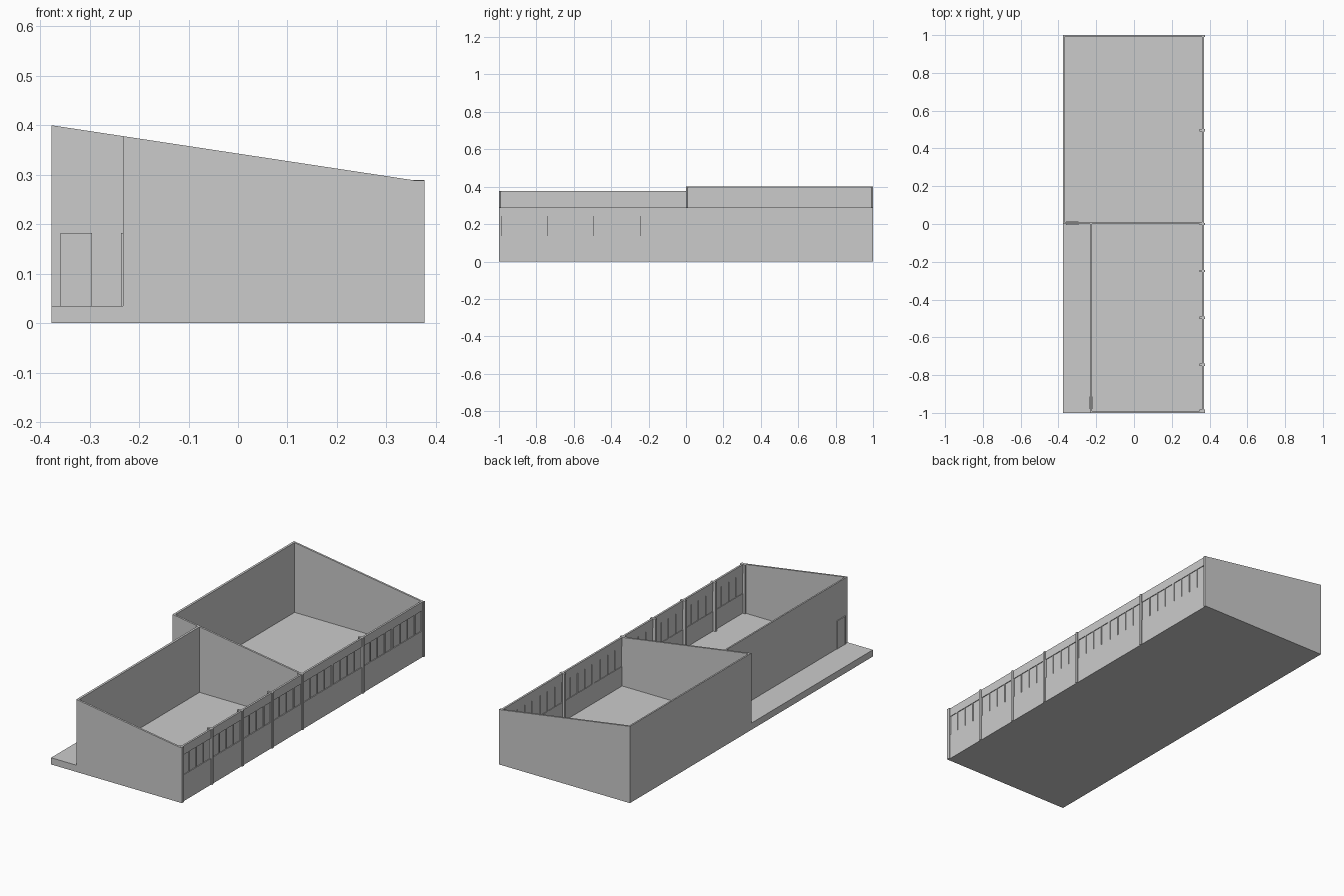
import bpy, bmesh

if "Cube" in bpy.data.objects:
    bpy.data.objects.remove(bpy.data.objects["Cube"])

HX, T, FLOOR = 0.377, 0.01, 0.035
WALL_OUT, WALL_IN = 0.371, 0.361
FRONT_X = -0.232            # left wall of the front room
SILL, HEAD, EAVE = 0.137, 0.242, 0.288


def roof_z(x):
    # height of the sloping wall tops, flat over the window wall
    t = min(1, (x + HX) / (WALL_IN + HX))
    return 0.40 + (EAVE - 0.40) * t


def extrude_profile(name, profile, y0, y1):
    # closed x-z outline extruded along y
    bm = bmesh.new()
    a = [bm.verts.new((x, y0, z)) for x, z in profile]
    b = [bm.verts.new((x, y1, z)) for x, z in profile]
    bm.faces.new(a)
    bm.faces.new(b[::-1])
    n = len(profile)
    for i in range(n):
        j = (i + 1) % n
        bm.faces.new((a[i], b[i], b[j], a[j]))
    bmesh.ops.recalc_face_normals(bm, faces=bm.faces[:])
    me = bpy.data.meshes.new(name)
    bm.to_mesh(me)
    bm.free()
    ob = bpy.data.objects.new(name, me)
    bpy.context.collection.objects.link(ob)
    return ob


def box(name, x0, x1, y0, y1, z0, z1):
    return extrude_profile(name, [(x0, z0), (x1, z0), (x1, z1), (x0, z1)], y0, y1)


def cross_wall(name, x0, x1, y0, y1):
    return extrude_profile(name, [(x0, 0), (x1, 0), (x1, EAVE), (WALL_IN, EAVE),
                                  (x0, roof_z(x0))], y0, y1)


def long_wall(name, x0, y0, y1):
    x1 = x0 + T
    return extrude_profile(name, [(x0, 0), (x1, 0), (x1, roof_z(x1)), (x0, roof_z(x0))], y0, y1)


# floor slab including the entrance walkway
box("floor_slab", -HX, WALL_OUT, -1, 1, 0, FLOOR)

# solid walls
cross_wall("front_wall", FRONT_X, HX, -1, -1 + T)
cross_wall("partition_wall", -HX, WALL_OUT, 0, T)
cross_wall("back_wall", -HX, HX, 1 - T, 1)
long_wall("front_room_left_wall", FRONT_X, -1 + T, 0)
long_wall("back_room_left_wall", -HX, T, 1 - T)

# window wall: bands below and above the strip of windows
box("window_sill_wall", WALL_IN, WALL_OUT, -1 + T, 1 - T, 0, SILL)
box("window_header_wall", WALL_IN, WALL_OUT, -1 + T, 1 - T, HEAD, EAVE)

# eight bays of four panes with piers and mullions
glass = bpy.data.materials.new("pale_glass")
glass.diffuse_color = (0.93, 0.93, 0.93, 1)
glass.use_nodes = True
glass.node_tree.nodes["Principled BSDF"].inputs["Base Color"].default_value = glass.diffuse_color
BAY, PANE, GAP = 0.2475, 0.0545, 0.005
edge = -1 + T
for bay in range(8):
    start = -0.987 + bay * BAY + (0.006 if bay > 3 else 0)
    for p in range(4):
        y = start + p * (PANE + GAP)
        box("mullion", WALL_IN, WALL_OUT, edge, y, SILL, HEAD)
        edge = y + PANE
        pane = box("window_pane", 0.364, 0.367, y, edge, SILL, HEAD)
        pane.data.materials.append(glass)
box("end_mullion", WALL_IN, WALL_OUT, edge, 1 - T, SILL, HEAD)

# structural posts along the window wall
for y in (-0.989, -0.745, -0.497, -0.249, 0.0, 0.497):
    box("wall_post", 0.347, HX, y - 0.006, y + 0.006, 0, EAVE + 0.001)

# door facing the front, into the back room
box("back_room_door", -0.355, -0.299, -0.003, 0.012, FLOOR, 0.178)
for x in (-0.359, -0.299):
    box("back_door_jamb", x, x + 0.004, -0.006, 0.013, FLOOR, 0.182)
box("back_door_head", -0.355, -0.299, -0.006, 0.013, 0.178, 0.182)

# door on the left side, into the front room
dx0, dx1 = FRONT_X - 0.002, FRONT_X + T + 0.002
box("front_room_door", dx0, dx1, -0.976, -0.916, FLOOR, 0.178)
for y in (-0.980, -0.916):
    box("front_door_jamb", dx0 - 0.002, dx1 + 0.001, y, y + 0.004, FLOOR, 0.182)
box("front_door_head", dx0 - 0.002, dx1 + 0.001, -0.976, -0.916, 0.178, 0.182)
